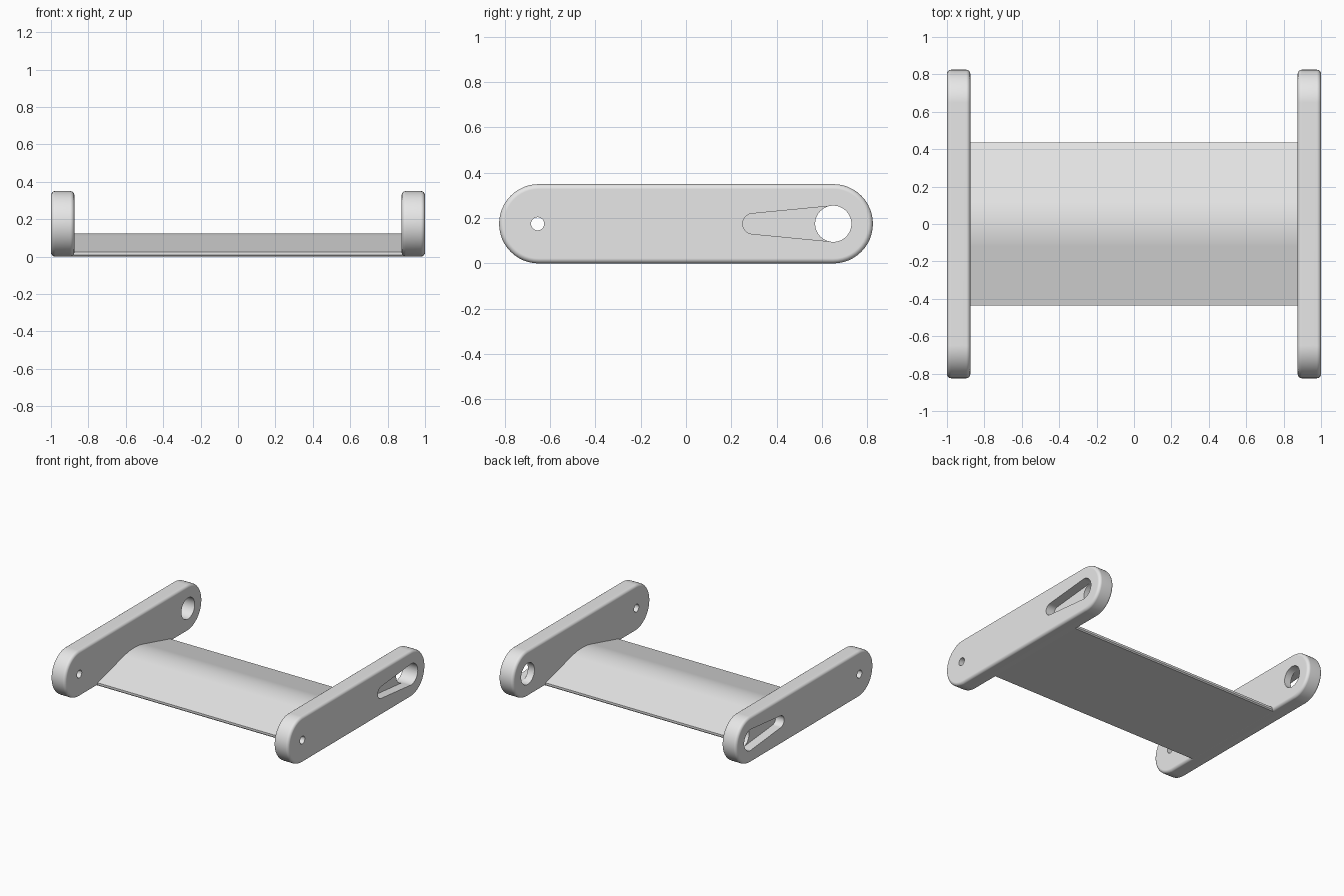
import bpy, bmesh
from math import sin, cos, pi, asin

cube = bpy.data.objects.get("Cube")
if cube:
    bpy.data.objects.remove(cube, do_unlink=True)

MID_Z = 0.175        # height of the hole axes
HALF = 1.0           # outer face of the side plates
THICK = 0.125        # side plate thickness
POCKET = 0.07        # depth of the keyhole recess

grey = bpy.data.materials.new("light_grey")
grey.use_nodes = True
grey.diffuse_color = (0.8, 0.8, 0.8, 1)
grey.node_tree.nodes["Principled BSDF"].inputs["Base Color"].default_value = (0.8, 0.8, 0.8, 1)


def arc(y, r, start, end, steps):
    """Points of an arc in the y-z plane, centred on the hole axis height."""
    angles = [start + (end - start) * i / steps for i in range(steps + 1)]
    return [(y + r * cos(a), MID_Z + r * sin(a)) for a in angles]


def capsule(y0, r0, y1, r1, steps=24):
    """Outline around two circles joined by tangent lines."""
    tilt = asin((r1 - r0) / (y1 - y0))
    top = pi / 2 + tilt
    return arc(y1, r1, -top, top, steps) + arc(y0, r0, top, 2 * pi - top, steps)


def circle(y, r):
    return arc(y, r, 0, 2 * pi, 48)[:-1]


def prism(name, outline, x0, x1):
    """Extrude a y-z outline from x0 to x1."""
    bm = bmesh.new()
    face = bm.faces.new([bm.verts.new((x0, y, z)) for y, z in outline])
    out = bmesh.ops.extrude_face_region(bm, geom=[face])
    verts = [v for v in out["geom"] if isinstance(v, bmesh.types.BMVert)]
    bmesh.ops.translate(bm, vec=(x1 - x0, 0, 0), verts=verts)
    bmesh.ops.recalc_face_normals(bm, faces=bm.faces)
    mesh = bpy.data.meshes.new(name)
    bm.to_mesh(mesh)
    bm.free()
    mesh.materials.append(grey)
    obj = bpy.data.objects.new(name, mesh)
    bpy.context.collection.objects.link(obj)
    return obj


def activate(obj):
    bpy.ops.object.select_all(action='DESELECT')
    obj.select_set(True)
    bpy.context.view_layer.objects.active = obj


def cut(obj, cutter):
    """Subtract a temporary cutter from a part."""
    mod = obj.modifiers.new("cut", 'BOOLEAN')
    mod.operation = 'DIFFERENCE'
    mod.solver = 'EXACT'
    mod.object = cutter
    cutter.hide_render = True
    activate(obj)
    bpy.ops.object.modifier_apply(modifier=mod.name)
    bpy.data.objects.remove(cutter, do_unlink=True)


def finish(obj):
    """Smooth shading with crisp edges and flat large faces."""
    activate(obj)
    bpy.ops.object.shade_smooth_by_angle(angle=pi / 6)
    mod = obj.modifiers.new("flat_faces", 'WEIGHTED_NORMAL')
    mod.keep_sharp = True


# Side plates: rounded bars with a pivot hole, a large hole and a tapered recess
for name, side in (("left_side_plate", 1), ("right_side_plate", -1)):
    outer, inner = side * HALF, side * (HALF - THICK)
    plate = prism(name, capsule(-0.65, MID_Z, 0.65, MID_Z), inner, outer)
    bevel = plate.modifiers.new("rounded_rim", 'BEVEL')
    bevel.width = 0.022
    bevel.segments = 4
    bevel.limit_method = 'ANGLE'
    bevel.angle_limit = pi / 4
    activate(plate)
    bpy.ops.object.modifier_apply(modifier=bevel.name)
    past = side * (HALF + 0.1)
    before = side * (HALF - 0.3)
    cut(plate, prism("recess_cutter", capsule(0.295, 0.045, 0.65, 0.079),
                     side * (HALF - POCKET), past))
    cut(plate, prism("large_hole_cutter", circle(0.65, 0.08), before, past))
    cut(plate, prism("pivot_hole_cutter", circle(-0.655, 0.029), before, past))
    finish(plate)

# Cross panel: flat underside, two shallow slopes and a softly rounded ridge
WIDTH, EDGE, APEX, ROUND = 0.437, 0.025, 0.139, 0.12
slope = (APEX - EDGE) / WIDTH
ridge = []
for i in range(17):
    y = ROUND * (1 - i / 8)
    ridge.append((y, APEX - slope * (ROUND / 2 + y * y / (2 * ROUND))))
panel_outline = ([(-WIDTH + 0.008, 0.001), (WIDTH - 0.008, 0.001),
                  (WIDTH, 0.009), (WIDTH, EDGE)]
                 + ridge + [(-WIDTH, EDGE), (-WIDTH, 0.009)])
reach = HALF - THICK + 0.03
panel = prism("cross_panel", panel_outline, -reach, reach)
finish(panel)
